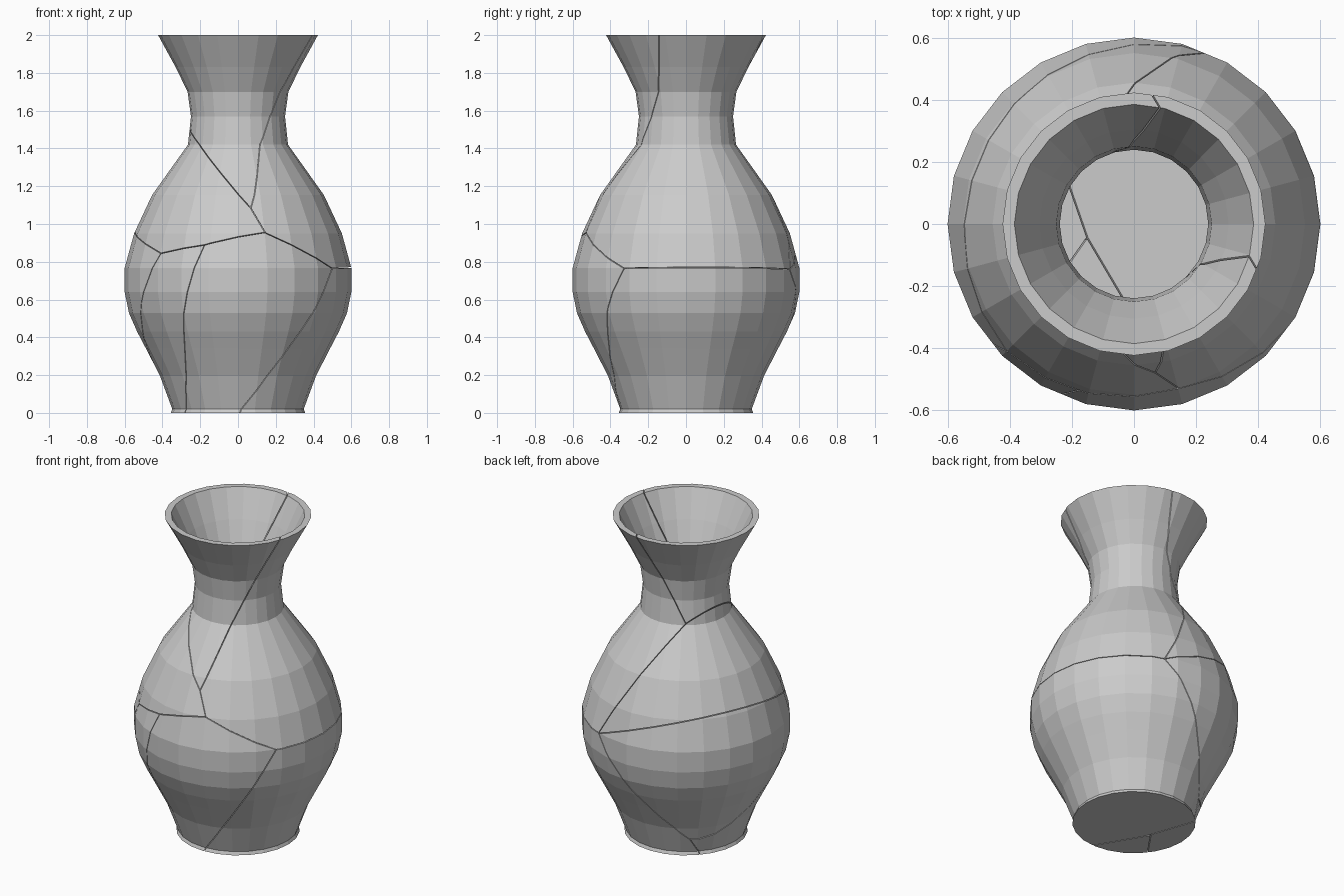
import bpy, bmesh
from math import cos, sin, pi
from mathutils import Vector

if "Cube" in bpy.data.objects:
    bpy.data.objects.remove(bpy.data.objects["Cube"])

SIDES = 24
GAP = 0.002   # half width of a crack

# closed wall profile (radius, height): foot, belly, neck, rim, then down the inside
PROFILE = [(.356, 0), (.348, .02), (.413, .196), (.487, .34), (.534, .43), (.577, .528),
           (.6, .64), (.6, .767), (.55, .95), (.455, 1.153), (.265, 1.42),
           (.249, 1.57), (.267, 1.70), (.33, 1.83), (.423, 2.0),
           (.385, 2.0), (.305, 1.83), (.25, 1.70), (.239, 1.57), (.243, 1.42),
           (.425, 1.14), (.515, .94), (.565, .76), (.565, .65), (.543, .54),
           (.5, .44), (.453, .36), (.378, .2), (.32, .035)]

# points where cracks meet on the surface
A = (.07, -.485, 1.08)
B = (.14, -.53, .955)
C = (-.18, -.54, .89)
D = (-.41, -.413, .845)
F = (.5, -.33, .765)
G = (.23, .553, .76)
J = (-.15, .217, 1.43)
K = (-.237, .298, .11)
FLOOR = (-.15, -.05, .03)

# a point inside each shard
SHARDS = {
    "upper_right_shard": (.3, .2, 1.3),
    "neck_shard": (-.2, -.1, 1.8),
    "shoulder_shard": (-.35, -.1, 1.15),
    "lower_front_shard": (.1, -.5, .6),
    "lower_left_shard": (-.4, -.35, .45),
    "base_shard": (.4, .2, .3),
    "back_left_shard": (-.35, .35, .6),
}
NAMES = list(SHARDS)

# crack planes: two neighbouring shards and three points on the crack
CRACKS = [
    (0, 1, A, J, (.397, -.148, 2)),
    (0, 2, A, J, G),
    (1, 2, A, J, (-.225, -.12, 1.45)),
    (0, 3, B, F, (.14, .47, .705)),
    (0, 5, F, G, (.6, 0, .77)),
    (2, 3, B, C, (.14, .47, .705)),
    (2, 4, C, D, (-.18, .46, .69)),
    (2, 6, D, G, (-.545, -.07, .947)),
    (3, 4, C, (-.29, -.49, .5), (-.28, -.21, 0)),
    (3, 5, F, (.01, -.355, 0), FLOOR),
    (4, 6, D, K, (-.515, -.23, .5)),
    (4, 5, K, FLOOR, (-.261, .233, 0)),
    (5, 6, G, K, (-.03, .533, .42)),
]


def lathe(bm):
    """Spin the wall profile and close the underside and the inner floor."""
    rings = [[bm.verts.new((r * cos(2 * pi * i / SIDES), r * sin(2 * pi * i / SIDES), z))
              for i in range(SIDES)] for r, z in PROFILE]
    for lo, hi in zip(rings, rings[1:]):
        for i in range(SIDES):
            j = (i + 1) % SIDES
            bm.faces.new((lo[i], lo[j], hi[j], hi[i]))
    bm.faces.new(rings[0][::-1])
    bm.faces.new(rings[-1])


def cut(bm, co, no):
    """Remove everything on the normal side of a plane and cap the cut."""
    geom = bm.verts[:] + bm.edges[:] + bm.faces[:]
    bmesh.ops.bisect_plane(bm, geom=geom, dist=1e-5, plane_co=co, plane_no=no, clear_outer=True)
    edges = [e for e in bm.edges if e.is_boundary]
    if edges:
        bmesh.ops.triangle_fill(bm, edges=edges, use_beauty=True, normal=no)


for index, name in enumerate(NAMES):
    bm = bmesh.new()
    lathe(bm)
    inside = Vector(SHARDS[name])
    for a, b, *points in CRACKS:
        if index not in (a, b):
            continue
        p, q, r = map(Vector, points)
        no = (q - p).cross(r - p).normalized()
        if (inside - p).dot(no) > 0:
            no = -no
        cut(bm, p - no * GAP, no)
    bmesh.ops.recalc_face_normals(bm, faces=bm.faces)
    mesh = bpy.data.meshes.new(name)
    bm.to_mesh(mesh)
    bm.free()
    bpy.context.collection.objects.link(bpy.data.objects.new(name, mesh))
